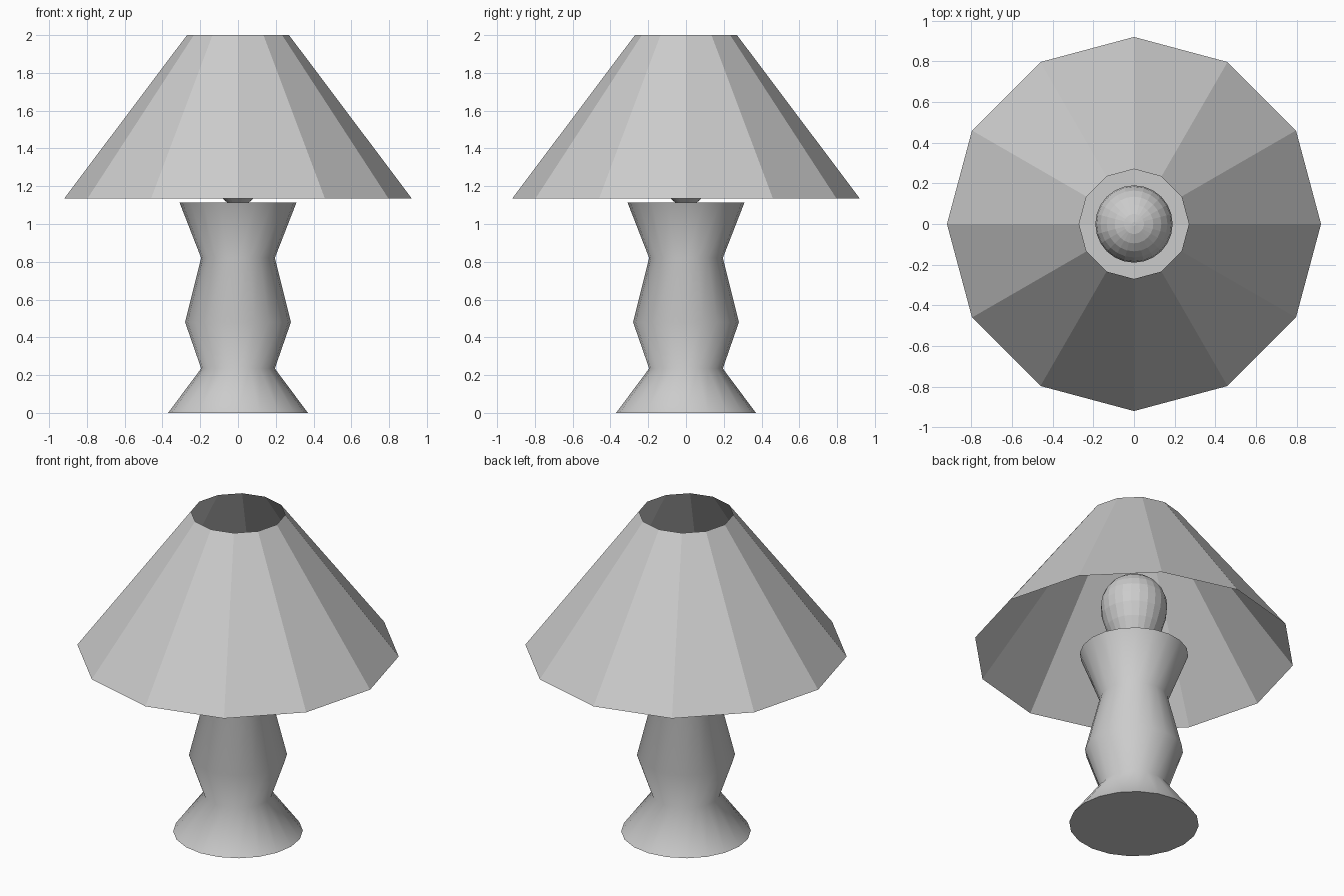
import bpy, bmesh, math

if "Cube" in bpy.data.objects:
    bpy.data.objects.remove(bpy.data.objects["Cube"])


def lathe(name, profile, sides, smooth_angle=None, capped=True):
    """Revolve (radius, height) points around z, with optional end caps."""
    bm = bmesh.new()
    rings = []
    for r, z in profile:
        rings.append([bm.verts.new((r * math.cos(2 * math.pi * i / sides),
                                    r * math.sin(2 * math.pi * i / sides), z))
                      for i in range(sides)])
    for low, high in zip(rings, rings[1:]):
        for i in range(sides):
            j = (i + 1) % sides
            bm.faces.new((low[i], low[j], high[j], high[i]))
    if capped:
        bm.faces.new(rings[0][::-1])
        bm.faces.new(rings[-1])
    mesh = bpy.data.meshes.new(name)
    bm.to_mesh(mesh)
    bm.free()
    obj = bpy.data.objects.new(name, mesh)
    bpy.context.collection.objects.link(obj)
    if smooth_angle:
        bpy.ops.object.select_all(action='DESELECT')
        obj.select_set(True)
        bpy.context.view_layer.objects.active = obj
        bpy.ops.object.shade_smooth_by_angle(angle=math.radians(smooth_angle))
    return obj


# Turned lamp body with flared foot and collar
lathe("lamp_body", [(0.37, 0), (0.195, 0.235), (0.28, 0.48),
                    (0.195, 0.82), (0.31, 1.115)], 20, smooth_angle=60)

# Bulb: narrow neck swelling into a round dome
neck = [(0.055, 1.112), (0.082, 1.135), (0.12, 1.20), (0.16, 1.285), (0.184, 1.365)]
dome = [(0.19 * math.cos(math.radians(a)), 1.43 + 0.19 * math.sin(math.radians(a)))
        for a in (0, 15, 30, 45, 60, 75, 87)]
lathe("bulb", neck + dome, 24)

# Open twelve-sided shade
lathe("lamp_shade", [(0.92, 1.135), (0.27, 2.0)], 12, capped=False)
